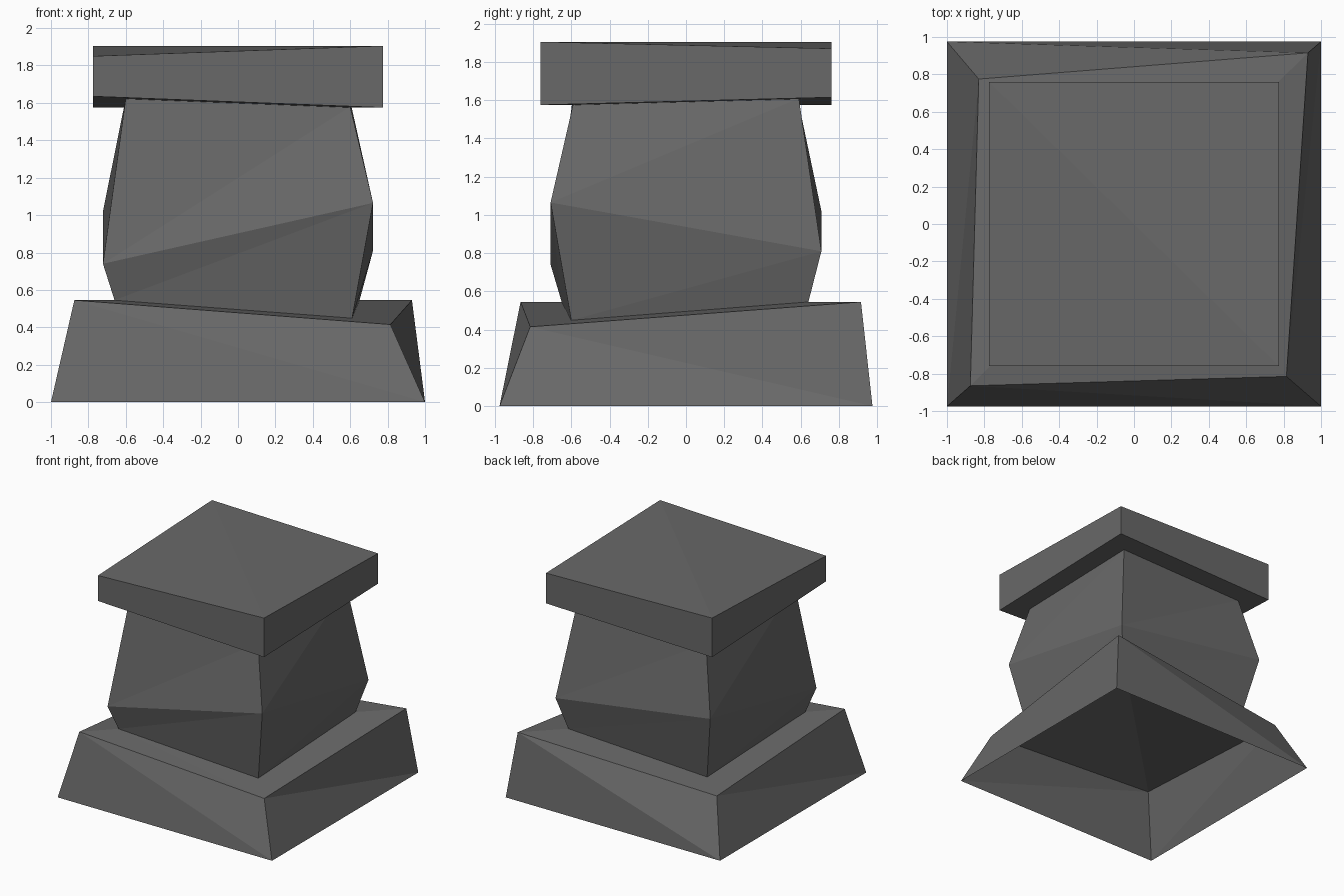
import bpy

if "Cube" in bpy.data.objects:
    bpy.data.objects.remove(bpy.data.objects["Cube"])

stone = bpy.data.materials.new("dark grey stone")
stone.diffuse_color = (0.14, 0.14, 0.14, 1)
stone.use_nodes = True
stone.node_tree.nodes["Principled BSDF"].inputs["Base Color"].default_value = stone.diffuse_color


def ring(half_x, half_y, heights):
    """Four corners: front left, front right, back right, back left."""
    signs = [(-1, -1), (1, -1), (1, 1), (-1, 1)]
    return [(sx * half_x, sy * half_y, z) for (sx, sy), z in zip(signs, heights)]


def fold(offset, across, flip):
    """Two triangles closing a four-corner ring, creased from corner 'across'."""
    a, b, c, d = [offset + (across + k) % 4 for k in range(4)]
    tris = [(a, b, c), (a, c, d)]
    return [t[::-1] for t in tris] if flip else tris


def stack(name, rings, rising=True, bottom=None, top=None):
    """Join stacked rings with triangulated sides; optional creased end faces."""
    verts = [v for r in rings for v in r]
    faces = []
    for level in range(len(rings) - 1):
        lo, hi = level * 4, level * 4 + 4
        for i in range(4):
            j = (i + 1) % 4
            if rising:
                faces += [(lo + i, lo + j, hi + j), (lo + i, hi + j, hi + i)]
            else:
                faces += [(lo + i, lo + j, hi + i), (lo + j, hi + j, hi + i)]
    if bottom is not None:
        faces += fold(0, bottom, True)
    if top is not None:
        faces += fold(len(verts) - 4, top, False)
    mesh = bpy.data.meshes.new(name)
    mesh.from_pydata(verts, [], faces)
    mesh.materials.append(stone)
    obj = bpy.data.objects.new(name, mesh)
    bpy.context.collection.objects.link(obj)
    return obj


# Where the body meets the plinth
seat = [(-0.66, -0.65, 0.545), (0.61, -0.60, 0.449),
        (0.65, 0.64, 0.545), (-0.61, 0.59, 0.455)]

# Plinth: tapering shell, open below, with a crooked ledge around the body
plinth_rim = [(-0.875, -0.865, 0.545), (0.815, -0.815, 0.415),
              (0.93, 0.915, 0.545), (-0.83, 0.775, 0.425)]
stack("plinth", [ring(1, 0.975, [0] * 4), plinth_rim, seat], rising=False)

# Body: bulging block with a zigzag waist
stack("body", [seat,
               ring(0.722, 0.708, [0.74, 1.065, 0.81, 1.02]),
               ring(0.60, 0.59, [1.625, 1.58, 1.61, 1.58])], bottom=0, top=1)

# Cap: overhanging slab, creased across from front right to back left
stack("cap", [ring(0.775, 0.76, [1.635, 1.575, 1.615, 1.575]),
              ring(0.775, 0.76, [1.85, 1.905, 1.87, 1.905])], bottom=1, top=1)
